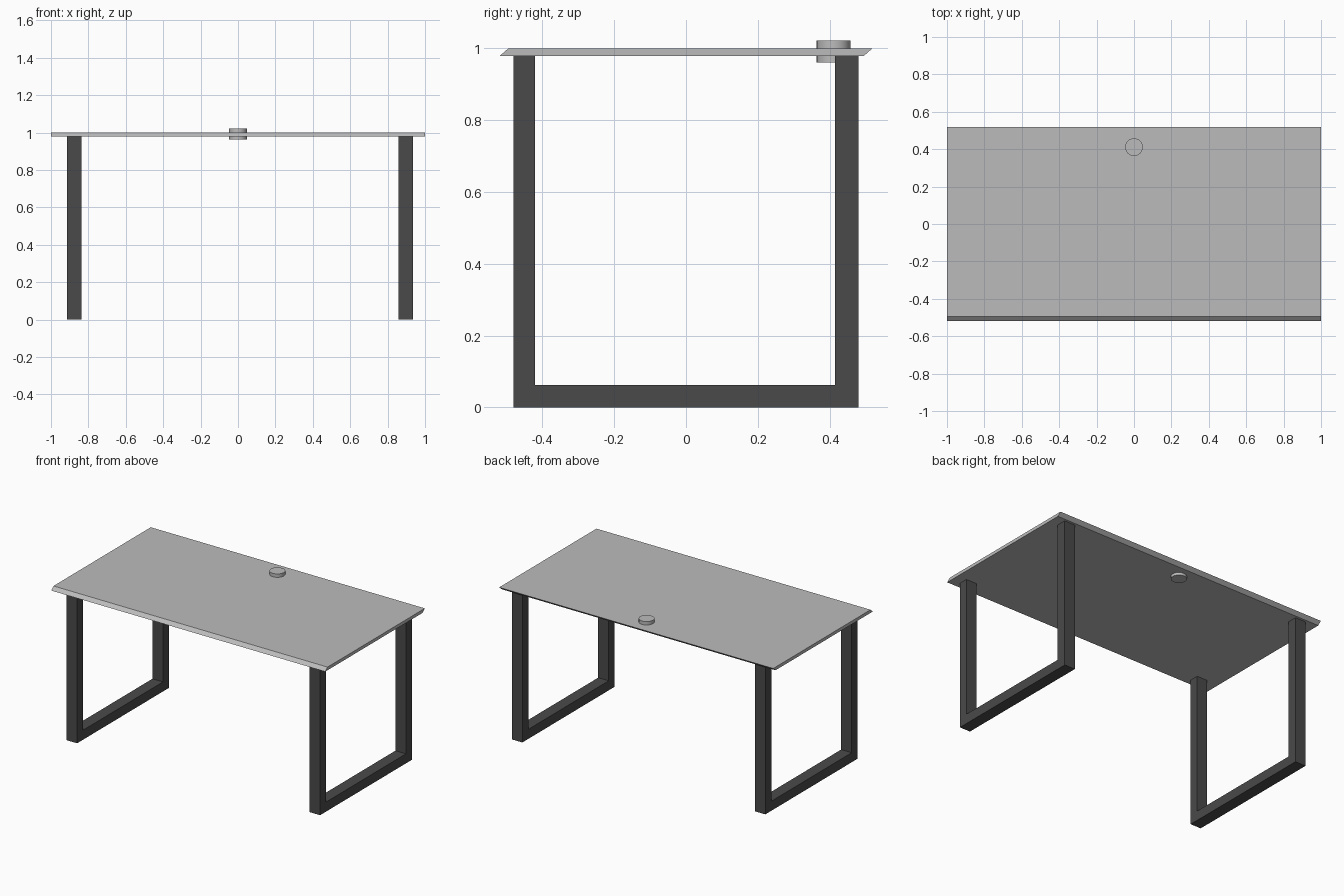
import bpy, bmesh, math

if "Cube" in bpy.data.objects:
    bpy.data.objects.remove(bpy.data.objects["Cube"])


def material(name, v):
    m = bpy.data.materials.new(name)
    m.diffuse_color = (v, v, v, 1)
    m.use_nodes = True
    m.node_tree.nodes["Principled BSDF"].inputs["Base Color"].default_value = m.diffuse_color
    return m


light_grey = material("light grey", 0.5)
dark_grey = material("dark grey", 0.068)


def extrude_profile(name, profile, x0, x1, mat):
    """Extrude a (y, z) outline along x from x0 to x1."""
    bm = bmesh.new()
    face = bm.faces.new([bm.verts.new((x0, y, z)) for y, z in profile])
    new = bmesh.ops.extrude_face_region(bm, geom=[face])["geom"]
    verts = [g for g in new if isinstance(g, bmesh.types.BMVert)]
    bmesh.ops.translate(bm, verts=verts, vec=(x1 - x0, 0, 0))
    bmesh.ops.recalc_face_normals(bm, faces=bm.faces)
    mesh = bpy.data.meshes.new(name)
    bm.to_mesh(mesh)
    bm.free()
    mesh.materials.append(mat)
    obj = bpy.data.objects.new(name, mesh)
    bpy.context.collection.objects.link(obj)
    return obj


# Desk top: slanted front and back edges
extrude_profile("desk_top",
                [(-0.519, 0.979), (0.495, 0.979), (0.519, 1.0), (-0.495, 1.0)],
                -1.0, 1.0, light_grey)

# U-shaped leg frames, open at the top
u_frame = [(-0.48, 0.98), (-0.48, 0.0), (0.48, 0.0), (0.48, 0.98),
           (0.415, 0.98), (0.415, 0.063), (-0.42, 0.063), (-0.42, 0.98)]
for side, x0, x1 in (("left", -0.915, -0.838), ("right", 0.858, 0.935)):
    extrude_profile(side + "_leg_frame", u_frame, x0, x1, dark_grey)

# Cable cap passing through the desk top
bpy.ops.mesh.primitive_cylinder_add(vertices=32, radius=0.047, depth=0.061,
                                    location=(0, 0.411, 0.992))
cap = bpy.context.object
cap.name = "cable_cap"
cap.data.materials.append(light_grey)
bpy.ops.object.shade_smooth_by_angle(angle=math.radians(30))
